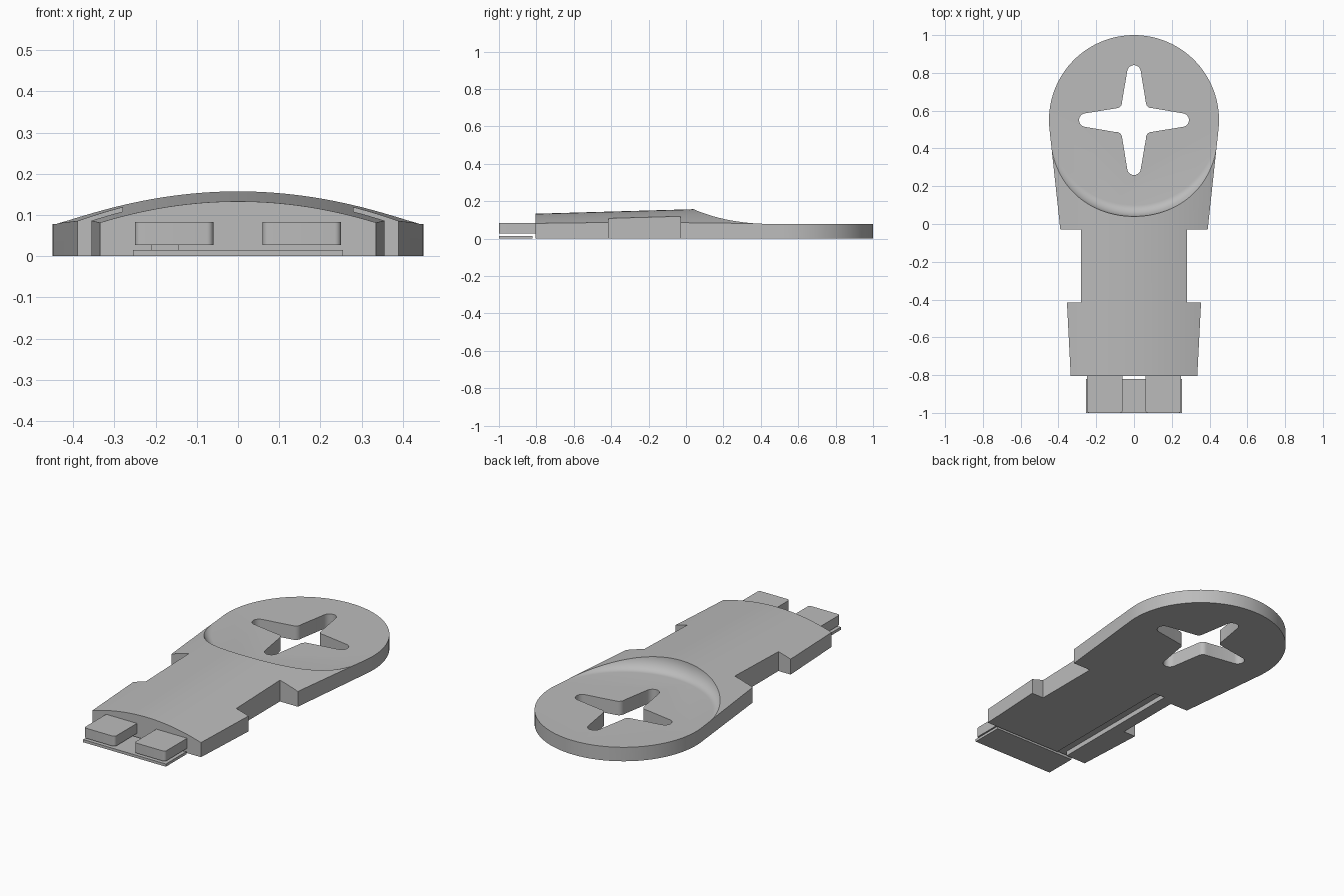
import bpy, bmesh, math

cube = bpy.data.objects.get("Cube")
if cube:
    bpy.data.objects.remove(cube, do_unlink=True)

grey = bpy.data.materials.new("plain grey")
grey.use_nodes = True
GREY = (0.5, 0.5, 0.5, 1)
grey.diffuse_color = GREY
grey.node_tree.nodes["Principled BSDF"].inputs["Base Color"].default_value = GREY

HEAD_Y, HEAD_R, HEAD_Z = 0.55, 0.45, 0.078


def finish(name, bm):
    bmesh.ops.recalc_face_normals(bm, faces=bm.faces[:])
    mesh = bpy.data.meshes.new(name)
    bm.to_mesh(mesh)
    bm.free()
    mesh.materials.append(grey)
    obj = bpy.data.objects.new(name, mesh)
    bpy.context.collection.objects.link(obj)
    return obj


def prism(name, outline, z0, z1):
    bm = bmesh.new()
    face = bm.faces.new([bm.verts.new((x, y, z0)) for x, y in outline])
    ext = bmesh.ops.extrude_face_region(bm, geom=[face])
    moved = [v for v in ext["geom"] if isinstance(v, bmesh.types.BMVert)]
    bmesh.ops.translate(bm, verts=moved, vec=(0, 0, z1 - z0))
    return finish(name, bm)


def box(name, x0, x1, y0, y1, z0, z1):
    return prism(name, [(x0, y0), (x1, y0), (x1, y1), (x0, y1)], z0, z1)


def select(obj):
    bpy.ops.object.select_all(action='DESELECT')
    obj.select_set(True)
    bpy.context.view_layer.objects.active = obj


def combine(obj, cutter, operation):
    mod = obj.modifiers.new("cut", 'BOOLEAN')
    mod.operation, mod.solver, mod.object = operation, 'EXACT', cutter
    select(obj)
    bpy.ops.object.modifier_apply(modifier=mod.name)
    bpy.data.objects.remove(cutter, do_unlink=True)


def arc(cx, cy, r, a0, a1, steps):
    angles = [math.radians(a0 + (a1 - a0) * i / steps) for i in range(steps + 1)]
    return [(cx + r * math.cos(a), cy + r * math.sin(a)) for a in angles]


# Body outline: notched shank with a round head
right = [(0.335, -0.805), (0.355, -0.415), (0.28, -0.415), (0.28, -0.03), (0.39, -0.03)]
outline = right + arc(0, HEAD_Y, HEAD_R, -6, 186, 72) + [(-x, y) for x, y in reversed(right)]
body = prism("body", outline, 0, 0.3)


# Crowned top, rising gently towards the head
def crown(x, y):
    return 0.156 + 0.0286 * y - 0.46 * x * x


bm = bmesh.new()
xs = [-0.5 + i / 48 for i in range(49)]
rings = []
for y in (-1.1, 1.1):
    top = [(x, y, crown(x, y)) for x in xs]
    rings.append([bm.verts.new(p) for p in top + [(0.5, y, -0.1), (-0.5, y, -0.1)]])
a, b = rings
for i in range(len(a)):
    j = (i + 1) % len(a)
    bm.faces.new((a[i], a[j], b[j], b[i]))
bm.faces.new(a)
bm.faces.new(b)
combine(body, finish("crown", bm), 'INTERSECT')

# Flat head recess with a curved wall, as stacked rings
profile = [(HEAD_R + 0.06 * math.sin(t), HEAD_Z + 0.081 * (1 - math.cos(t)))
           for t in [math.radians(9 * i) for i in range(11)]]
profile.append((HEAD_R + 0.06, 0.4))
bm = bmesh.new()
N = 120
rings = [[bm.verts.new((r * math.cos(math.tau * i / N), HEAD_Y + r * math.sin(math.tau * i / N), z))
          for i in range(N)] for r, z in profile]
for a, b in zip(rings, rings[1:]):
    for i in range(N):
        j = (i + 1) % N
        bm.faces.new((a[i], a[j], b[j], b[i]))
bm.faces.new(rings[0])
bm.faces.new(rings[-1])
combine(body, finish("recess", bm), 'DIFFERENCE')

# Cross-shaped opening: four tapered, round-tipped arms
arm = arc(0.255, 0, 0.036, -80, 80, 10) + [(0.1, 0.063)] + arc(0.094, 0.094, 0.031, 260, 190, 5)
cross = []
for quarter in range(4):
    c, s = math.cos(quarter * math.pi / 2), math.sin(quarter * math.pi / 2)
    cross += [(c * x - s * y, HEAD_Y + s * x + c * y) for x, y in arm]
combine(body, prism("cross", cross, -0.1, 0.4), 'DIFFERENCE')

# Long groove underneath
combine(body, box("groove", -0.21, -0.145, -0.9, 0.0, -0.1, 0.027), 'DIFFERENCE')

# Front tongue plate
tongue = box("tongue_plate", -0.255, 0.255, -1.0, -0.82, 0, 0.015)

# Two front blocks with rounded outer corners
parts = [body, tongue]
for name, side in (("left_block", 1), ("right_block", -1)):
    shape = (arc(0.075, -0.985, 0.015, 180, 270, 6) + arc(0.235, -0.985, 0.015, 270, 360, 6)
             + [(0.25, -0.8), (0.06, -0.8)])
    parts.append(prism(name, [(side * x, y) for x, y in shape], 0.027, 0.083))

for obj in parts:
    select(obj)
    bpy.ops.object.shade_smooth_by_angle(angle=math.radians(25))
